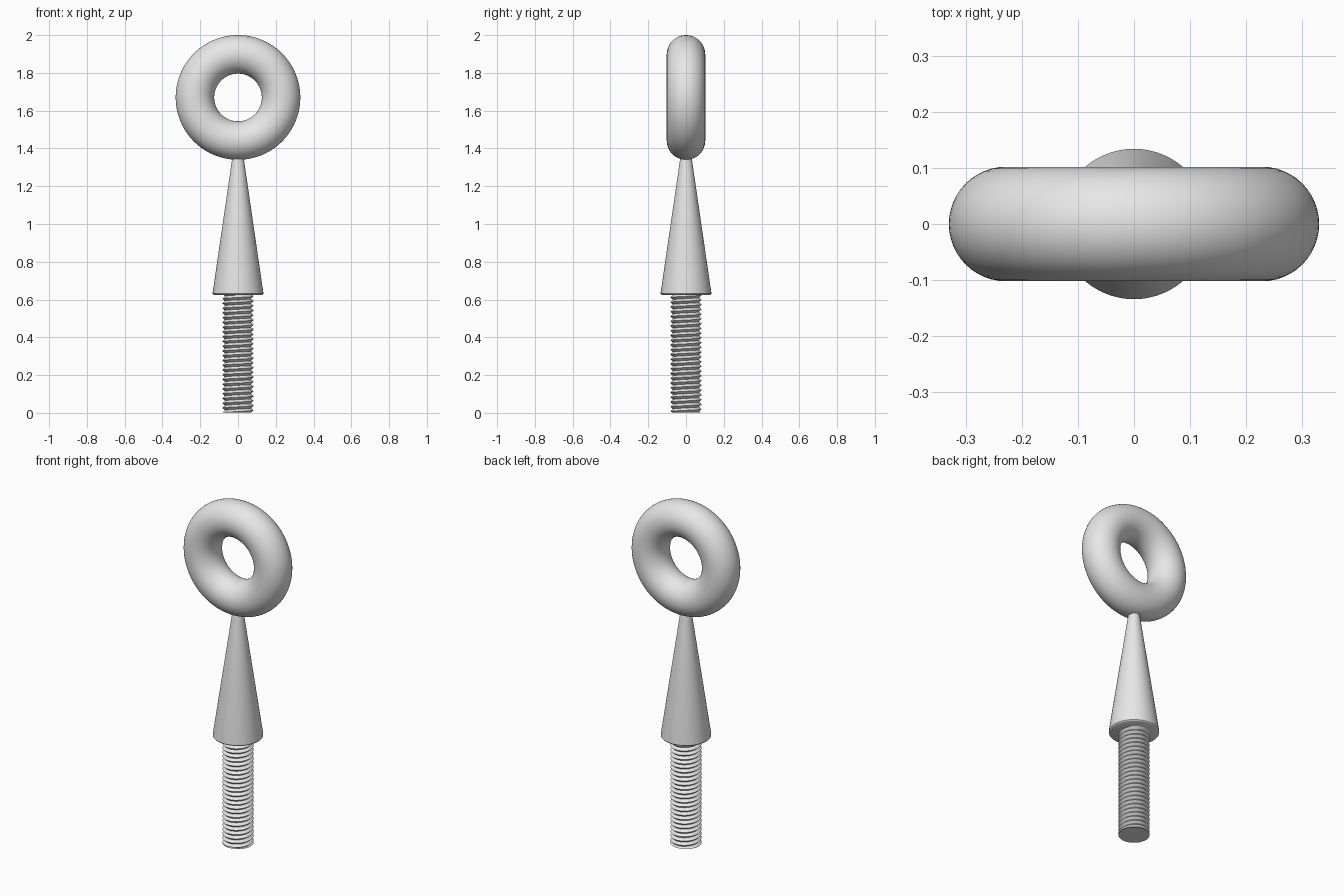
import bpy
import bmesh
import math

old = bpy.data.objects.get("Cube")
if old:
    bpy.data.objects.remove(old, do_unlink=True)

GREY = (0.8, 0.8, 0.8, 1)
steel = bpy.data.materials.new("grey steel")
steel.use_nodes = True
steel.diffuse_color = GREY
steel.node_tree.nodes["Principled BSDF"].inputs["Base Color"].default_value = GREY


def finish(obj, name):
    """Name, colour and smooth a part."""
    obj.name = name
    obj.data.materials.clear()
    obj.data.materials.append(steel)
    bpy.ops.object.select_all(action="DESELECT")
    obj.select_set(True)
    bpy.context.view_layer.objects.active = obj
    bpy.ops.object.shade_smooth_by_angle(angle=math.radians(35))


def add_mesh(bm, name):
    mesh = bpy.data.meshes.new(name)
    bm.to_mesh(mesh)
    bm.free()
    obj = bpy.data.objects.new(name, mesh)
    bpy.context.collection.objects.link(obj)
    finish(obj, name)


def lathe(profile, name, sides=64):
    """Revolve a radius/height profile about z."""
    bm = bmesh.new()
    verts = [bm.verts.new((r, 0, z)) for r, z in profile]
    edges = [bm.edges.new(pair) for pair in zip(verts, verts[1:])]
    bmesh.ops.spin(bm, geom=verts + edges, axis=(0, 0, 1), cent=(0, 0, 0),
                   angle=math.tau, steps=sides)
    bmesh.ops.remove_doubles(bm, verts=bm.verts, dist=0.0001)
    bmesh.ops.recalc_face_normals(bm, faces=bm.faces)
    add_mesh(bm, name)


def thread(name, root, crest, bottom, top, turns, sides=48):
    """Right-handed helical V thread, trimmed flat at both ends."""
    pitch = (top - bottom) / turns
    bm = bmesh.new()
    rows = []
    for k in range(-2, 2 * turns + 3):
        radius = crest if k % 2 else root
        row = []
        for s in range(sides + 1):
            a = math.tau * s / sides
            z = bottom + pitch * (k / 2 + s / sides)
            z = min(max(z, bottom), top)
            row.append(bm.verts.new((radius * math.cos(a), radius * math.sin(a), z)))
        rows.append(row)
    for low, high in zip(rows, rows[1:]):
        for s in range(sides):
            quad = (low[s], low[s + 1], high[s + 1], high[s])
            heights = [v.co.z for v in quad]
            if max(heights) - min(heights) > 0.0001:
                bm.faces.new(quad)
    loose = [v for v in bm.verts if not v.link_faces]
    bmesh.ops.delete(bm, geom=loose, context="VERTS")
    bmesh.ops.remove_doubles(bm, verts=bm.verts, dist=0.00001)
    # Flat end disc
    rim = [bm.verts.new((crest * math.cos(math.tau * s / sides),
                         crest * math.sin(math.tau * s / sides), 0))
           for s in range(sides)]
    bm.faces.new(rim[::-1])
    add_mesh(bm, name)


# Eye ring
bpy.ops.mesh.primitive_torus_add(
    major_radius=0.228, minor_radius=0.102, major_segments=96, minor_segments=48,
    location=(0, 0, 1.67), rotation=(math.pi / 2, 0, 0))
finish(bpy.context.object, "eye_ring")

# Tapered shank with a softened lower rim
lathe([(0, 0.625), (0.127, 0.625), (0.131, 0.627), (0.134, 0.631), (0.134, 0.637),
       (0.031, 1.345), (0, 1.36)], "tapered_shank")

# Threaded stud
thread("threaded_stud", 0.069, 0.083, 0.001, 0.63, 25)
